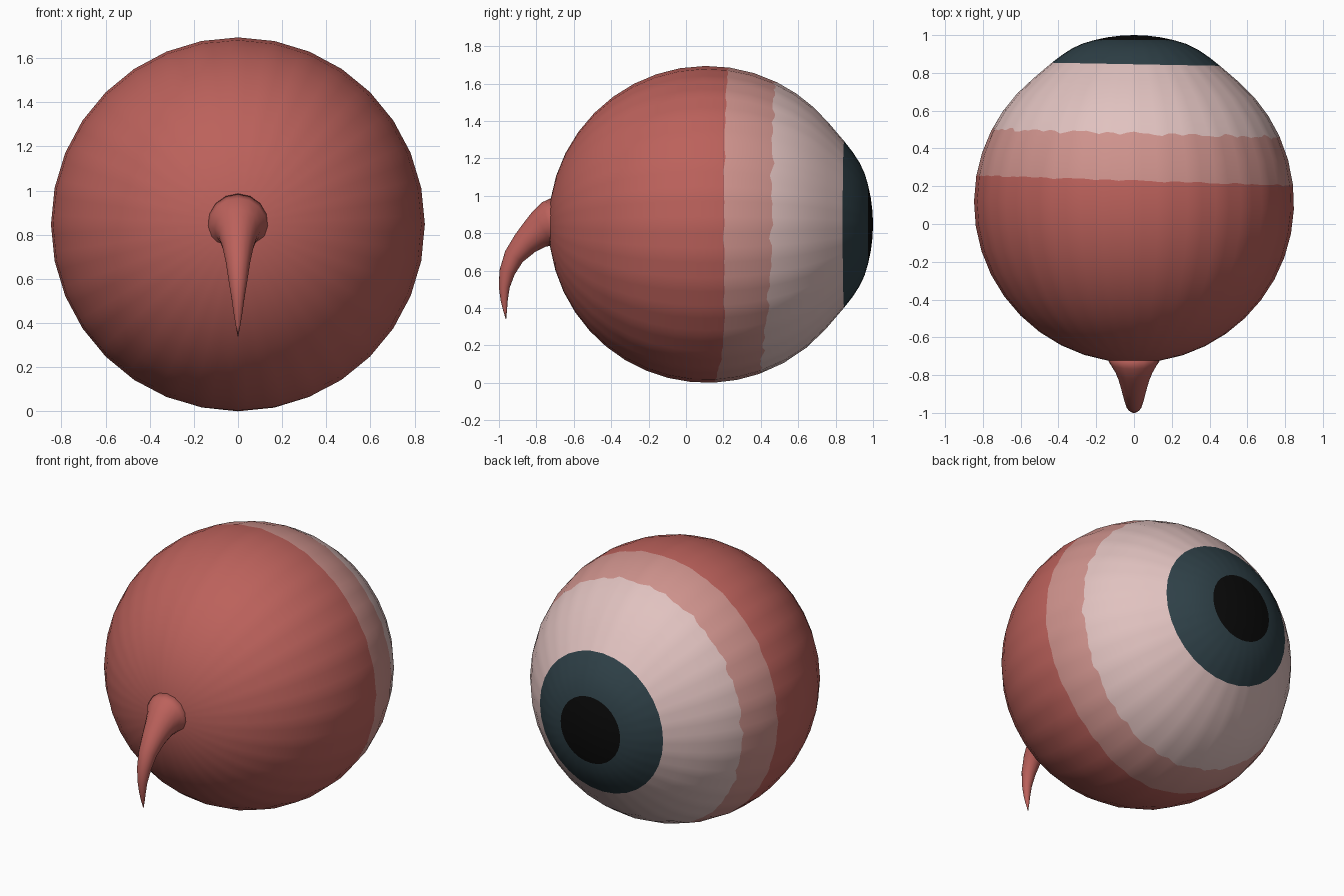
import bpy, bmesh, math
from math import sin, cos, pi, acos, asin

if "Cube" in bpy.data.objects:
    bpy.data.objects.remove(bpy.data.objects["Cube"])

R, CY, CZ = 0.847, 0.112, 0.847      # eyeball radius and centre
SIDES, SUB = 32, 4                   # outline sides, painted-edge steps per side
COLS = SIDES * SUB


def material(name, rgb):
    m = bpy.data.materials.new(name)
    m.diffuse_color = (*rgb, 1)
    m.use_nodes = True
    m.node_tree.nodes["Principled BSDF"].inputs["Base Color"].default_value = m.diffuse_color
    return m


red = material("muscle red", (0.50, 0.12, 0.105))
pink = material("band pink", (0.62, 0.29, 0.265))
pale = material("pale pink", (0.75, 0.54, 0.525))
teal = material("iris teal", (0.028, 0.052, 0.064))
black = material("pupil black", (0.003, 0.003, 0.003))


def finish(bm, name, mats):
    bmesh.ops.recalc_face_normals(bm, faces=bm.faces[:])
    for f in bm.faces:
        f.smooth = True
    me = bpy.data.meshes.new(name)
    bm.to_mesh(me)
    bm.free()
    for m in mats:
        me.materials.append(m)
    ob = bpy.data.objects.new(name, me)
    bpy.context.collection.objects.link(ob)
    return ob


def bridge(bm, a, b, mat=0):
    n = len(a)
    for i in range(n):
        j = (i + 1) % n
        bm.faces.new((a[i], a[j], b[j], b[i])).material_index = mat


def fan(bm, ring, tip, mat=0):
    for i in range(len(ring)):
        bm.faces.new((ring[i], ring[(i + 1) % len(ring)], tip)).material_index = mat


# Polar angles (from the pupil axis) of the colour borders on one meridian
def borders(a):
    low = max(0.0, -sin(a))
    rag = 0.5 * sin(17 * a) + 0.5 * sin(29 * a + 1) + 0.6 * sin(43 * a + 2)
    y1 = 0.23 - 0.027 * cos(a) - 0.075 * low ** 6 + 0.004 * rag
    y2 = 0.48 - 0.022 * cos(a) - 0.08 * low ** 2 + 0.009 * rag
    return [pi, acos((y1 - CY) / R), acos((y2 - CY) / R),
            asin((0.445 + 0.01 * cos(a)) / R), asin(0.212 / R), 0.0]


def surface(a, t):
    r, y = R * sin(t), CY + R * cos(t)
    if t < pi / 2:                       # cornea bulge
        s = min(1, max(0, (0.55 - r) / 0.28))
        y += 0.041 * s * s * (3 - 2 * s)
    step = 2 * pi / SIDES                # keep the faceted outline
    r *= cos(step / 2) / cos(a % step - step / 2)
    return (r * cos(a), y, CZ + r * sin(a))


# Eyeball: turned surface whose rows follow the colour borders
bm = bmesh.new()
angles = [2 * pi * (i + 1e-6) / COLS for i in range(COLS)]
edges = [borders(a) for a in angles]
rows = [11, 2, 4, 4, 3]
prev = bm.verts.new((0, CY - R, CZ))
tip = bm.verts.new((0, CY + R + 0.041, CZ))
ring = None
for band, n in enumerate(rows):
    for k in range(1, n + 1):
        if band == 4 and k == n:
            fan(bm, ring, tip, band)
            break
        new = [bm.verts.new(surface(a, e[band] + (e[band + 1] - e[band]) * k / n))
               for a, e in zip(angles, edges)]
        if ring is None:
            fan(bm, new, prev, band)
        else:
            bridge(bm, ring, new, band)
        ring = new
finish(bm, "eyeball", [red, pink, pale, teal, black])

# Nerve tail: tapered tube through (y, z, radius) stations
path = [(-0.69, 0.845, 0.150), (-0.735, 0.84, 0.130), (-0.765, 0.825, 0.106),
        (-0.805, 0.796, 0.088), (-0.86, 0.747, 0.071), (-0.92, 0.675, 0.055),
        (-0.957, 0.59, 0.042), (-0.972, 0.51, 0.029), (-0.972, 0.44, 0.019),
        (-0.967, 0.385, 0.010)]
bm = bmesh.new()
ring = None
for i, (y, z, r) in enumerate(path):
    p, q = path[max(i - 1, 0)], path[min(i + 1, len(path) - 1)]
    dy, dz = q[0] - p[0], q[1] - p[1]
    d = math.hypot(dy, dz)
    ny, nz = -dz / d, dy / d
    new = [bm.verts.new((r * cos(a), y + ny * r * sin(a), z + nz * r * sin(a)))
           for a in (2 * pi * k / 16 for k in range(16))]
    if ring:
        bridge(bm, ring, new)
    else:
        bm.faces.new(new)
    ring = new
fan(bm, ring, bm.verts.new((0, -0.962, 0.335)))
finish(bm, "nerve_tail", [red])
